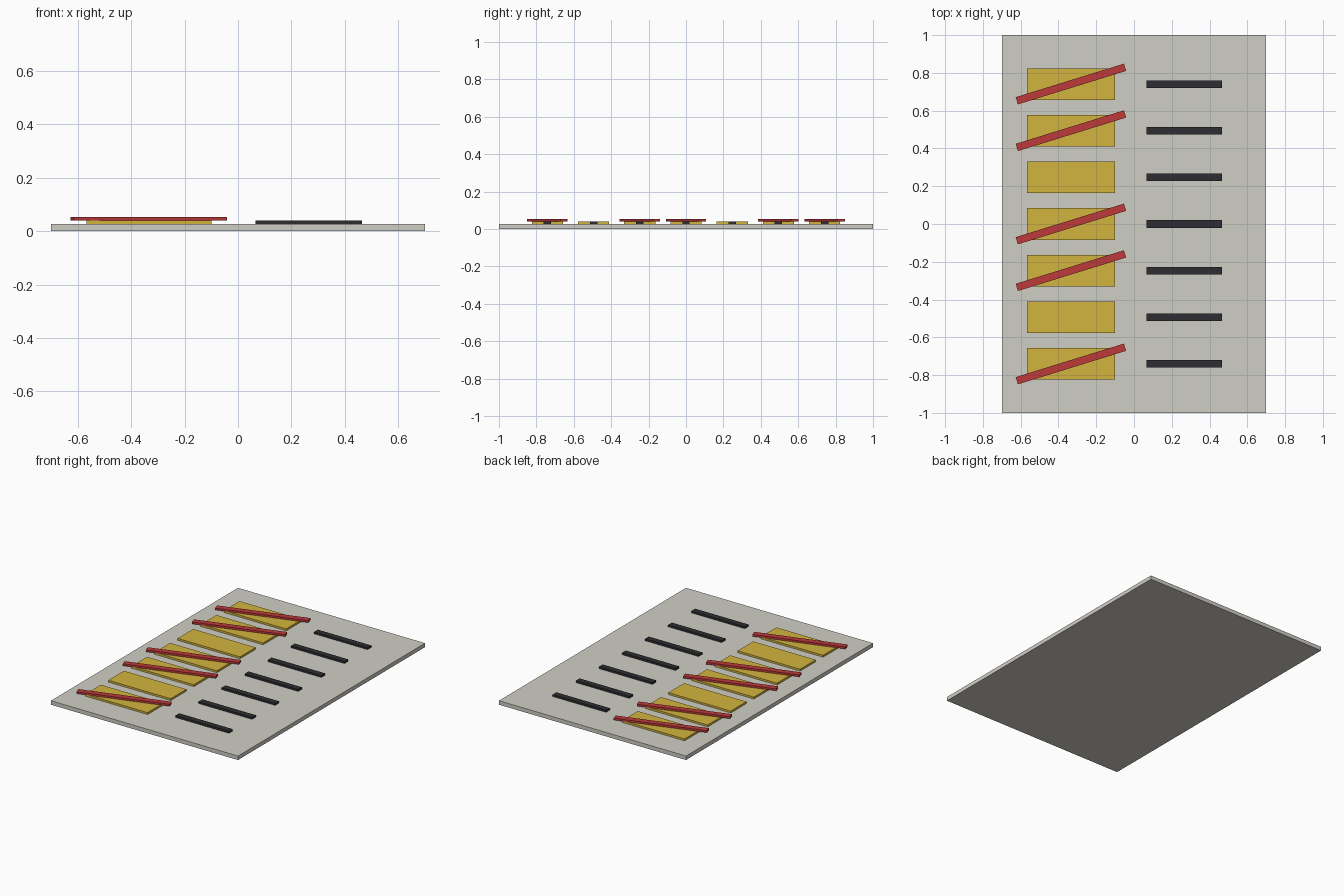
import bpy, bmesh
from mathutils import Matrix

if "Cube" in bpy.data.objects:
    bpy.data.objects.remove(bpy.data.objects["Cube"])


def material(name, rgb):
    m = bpy.data.materials.new(name)
    m.diffuse_color = (*rgb, 1)
    m.use_nodes = True
    m.node_tree.nodes["Principled BSDF"].inputs["Base Color"].default_value = m.diffuse_color
    return m


STONE = material("pale_grey", (0.63, 0.62, 0.56))
YELLOW = material("yellow", (0.65, 0.46, 0.05))
RED = material("red", (0.51, 0.042, 0.042))
DARK = material("dark", (0.027, 0.027, 0.032))


def slab(name, x, y, z0, z1, length, width, mat, angle=0.0):
    """Flat box from z0 to z1, turned about z by angle."""
    bm = bmesh.new()
    bmesh.ops.create_cube(bm, size=1, matrix=Matrix.Diagonal((length, width, z1 - z0, 1)))
    mesh = bpy.data.meshes.new(name)
    bm.to_mesh(mesh)
    bm.free()
    mesh.materials.append(mat)
    ob = bpy.data.objects.new(name, mesh)
    ob.location = (x, y, (z0 + z1) / 2)
    ob.rotation_euler.z = angle
    bpy.context.collection.objects.link(ob)
    return ob


BASE_TOP, TILE_TOP, BAR_TOP = 0.027, 0.04, 0.053
ROWS, PITCH = 7, 0.247
UNSTRUCK = {1, 4}  # rows counted from the front without a red bar

# Base board
slab("board", 0, 0, 0, BASE_TOP, 1.4, 2.0, STONE)

# Rows: yellow tile, dark dash, and a slanted red bar on most tiles
for i in range(ROWS):
    y = (i - (ROWS - 1) / 2) * PITCH
    slab(f"tile_{i + 1}", -0.333, y, BASE_TOP, TILE_TOP, 0.467, 0.167, YELLOW)
    slab(f"dash_{i + 1}", 0.265, y, BASE_TOP, TILE_TOP, 0.4, 0.04, DARK)
    if i not in UNSTRUCK:
        slab(f"strike_bar_{i + 1}", -0.334, y, TILE_TOP, BAR_TOP, 0.6, 0.04, RED, 0.3)
